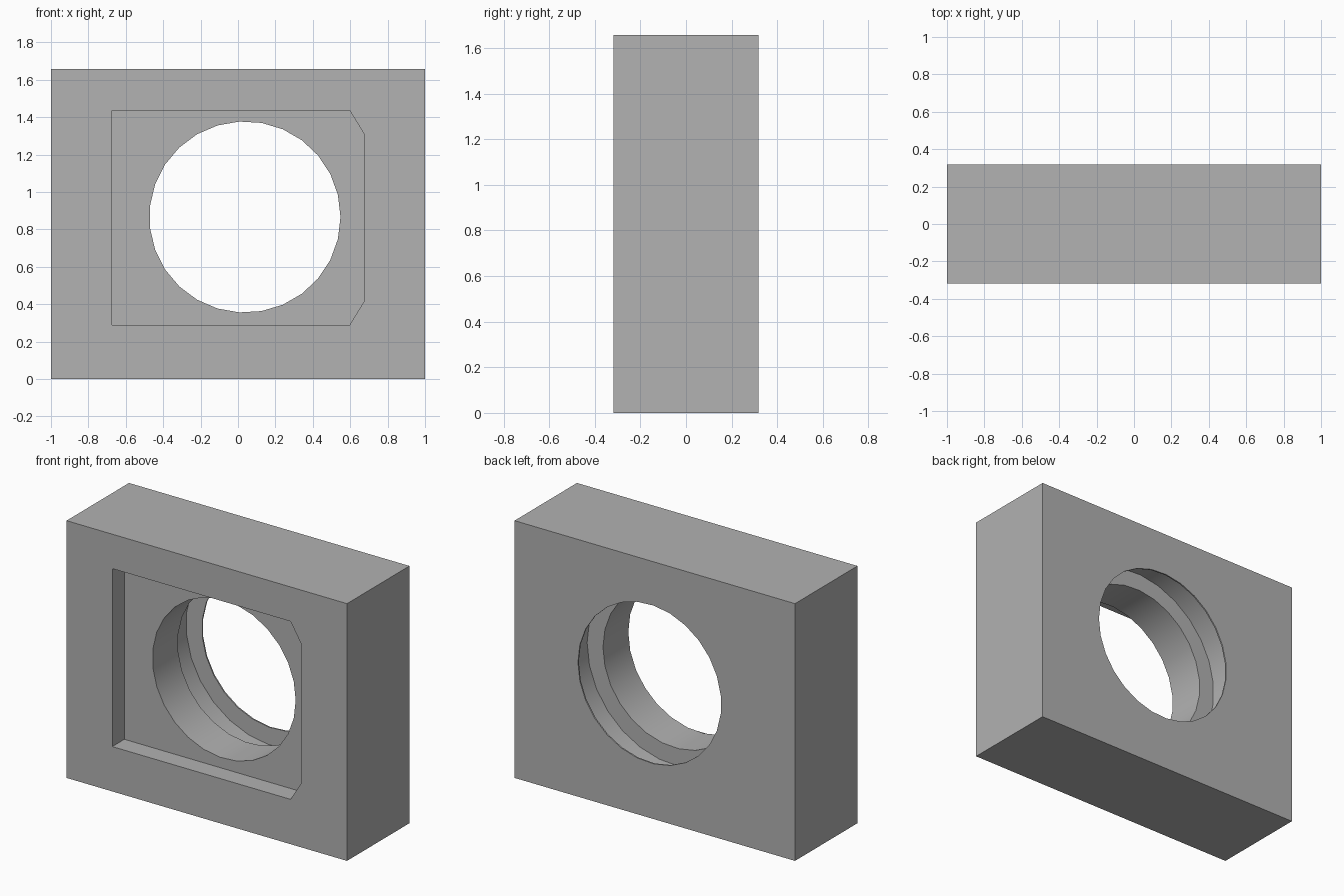
import bpy, bmesh, math

if "Cube" in bpy.data.objects:
    bpy.data.objects.remove(bpy.data.objects["Cube"])

W, D, H = 2.0, 0.636, 1.658        # block size
HOLE_X, HOLE_Z = 0.037, 0.866      # bore centre
SIDES = 27

grey = bpy.data.materials.new("plain grey")
grey.diffuse_color = (0.445, 0.445, 0.445, 1)
grey.use_nodes = True
grey.node_tree.nodes["Principled BSDF"].inputs["Base Color"].default_value = grey.diffuse_color


def loft(name, rings):
    """Closed solid through a sequence of equal-length point rings."""
    bm = bmesh.new()
    loops = [[bm.verts.new(p) for p in ring] for ring in rings]
    n = len(loops[0])
    for a, b in zip(loops, loops[1:]):
        for i in range(n):
            j = (i + 1) % n
            bm.faces.new((a[i], a[j], b[j], b[i]))
    bm.faces.new(loops[0])
    bm.faces.new(loops[-1])
    bmesh.ops.recalc_face_normals(bm, faces=bm.faces)
    mesh = bpy.data.meshes.new(name)
    bm.to_mesh(mesh)
    bm.free()
    mesh.materials.append(grey)
    obj = bpy.data.objects.new(name, mesh)
    bpy.context.collection.objects.link(obj)
    return obj


def extrude(name, outline, y0, y1):
    return loft(name, [[(x, y, z) for x, z in outline] for y in (y0, y1)])


def circle(r, y):
    angles = [2 * math.pi * i / SIDES for i in range(SIDES)]
    return [(HOLE_X + r * math.cos(a), y, HOLE_Z + r * math.sin(a)) for a in angles]


# Main block
block = extrude("block", [(-W/2, 0), (W/2, 0), (W/2, H), (-W/2, H)], -D/2, D/2)

# Shallow front recess with two clipped corners
recess = extrude("recess_cutter",
                 [(-0.674, 0.289), (0.597, 0.289), (0.674, 0.415),
                  (0.674, 1.31), (0.597, 1.436), (-0.674, 1.436)],
                 -D/2 - 0.1, -0.195)

# Round bore with a wide groove behind a thin rear lip
bore = loft("bore_cutter", [circle(r, y) for r, y in
                            [(0.511, -0.5), (0.511, 0.063), (0.624, 0.063),
                             (0.624, 0.309), (0.511, 0.309), (0.511, 0.5)]])

bpy.context.view_layer.objects.active = block
for cutter in (recess, bore):
    cutter.hide_render = True
    mod = block.modifiers.new("cut", 'BOOLEAN')
    mod.operation = 'DIFFERENCE'
    mod.solver = 'EXACT'
    mod.object = cutter
    bpy.ops.object.modifier_apply(modifier=mod.name)
    bpy.data.objects.remove(cutter)

# Smooth bore walls, crisp edges
block.select_set(True)
bpy.ops.object.shade_smooth_by_angle(angle=math.radians(30))
